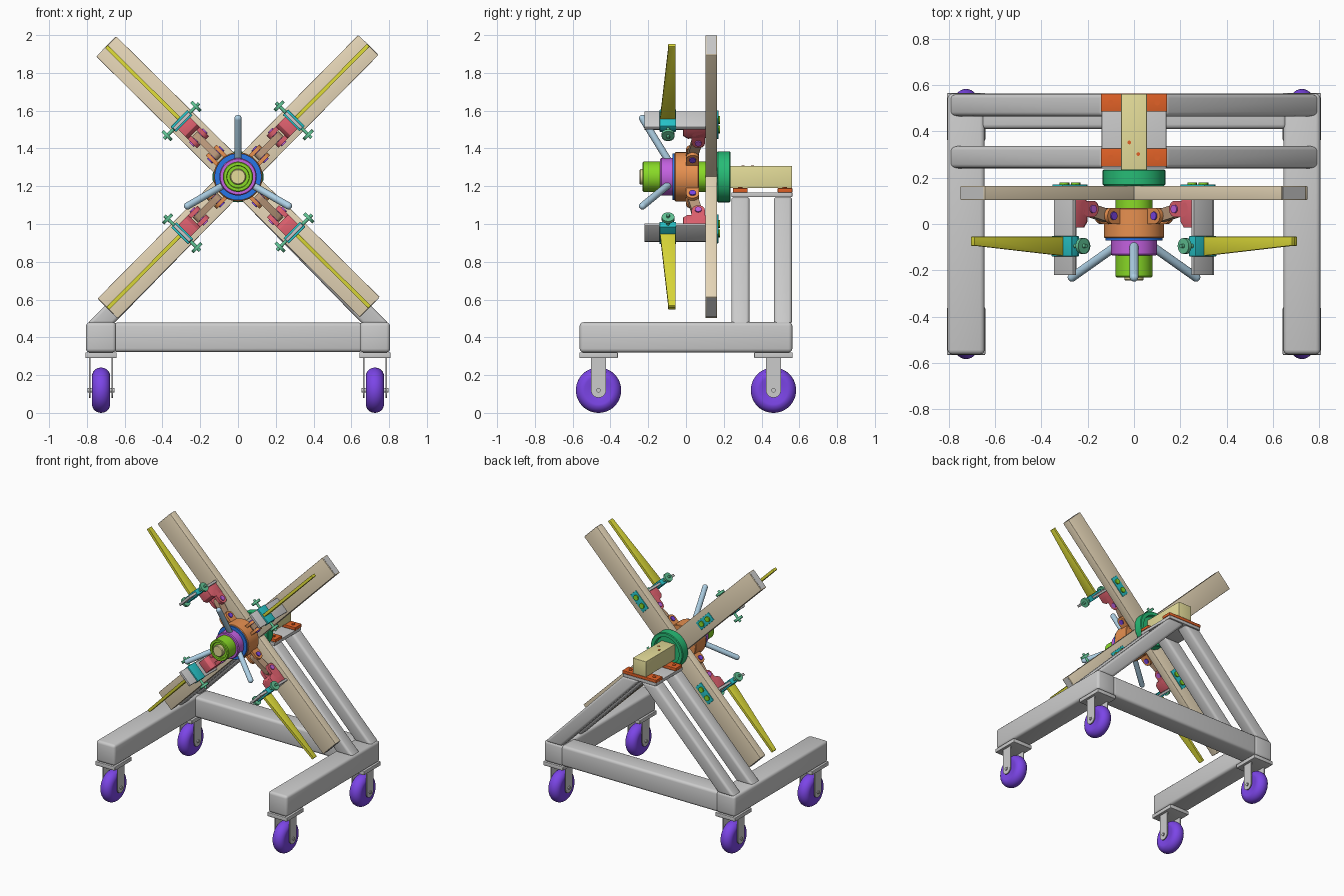
import bpy, bmesh, math
from mathutils import Matrix, Vector

if "Cube" in bpy.data.objects:
    bpy.data.objects.remove(bpy.data.objects["Cube"])

I = Matrix.Identity(4)
AX = Matrix.Translation((0, 0, 1.25))           # hub axis centre


def mat(name, r, g, b):
    m = bpy.data.materials.new(name)
    m.diffuse_color = (r, g, b, 1)
    m.use_nodes = True
    m.node_tree.nodes["Principled BSDF"].inputs["Base Color"].default_value = m.diffuse_color
    return m


BEIGE = mat("beige", 0.80, 0.68, 0.48)
YELLOW = mat("blade_yellow", 0.72, 0.70, 0.04)
CREAM = mat("cream_yellow", 0.78, 0.72, 0.32)
RED = mat("red", 0.75, 0.12, 0.02)
ROSE = mat("rose", 0.75, 0.12, 0.16)
ORANGE = mat("orange", 0.80, 0.28, 0.08)
BROWN = mat("brown", 0.50, 0.32, 0.20)
LIME = mat("lime", 0.25, 0.70, 0.02)
GREEN = mat("green", 0.02, 0.50, 0.18)
MINT = mat("mint", 0.12, 0.55, 0.30)
BLUE = mat("blue", 0.02, 0.18, 0.80)
PURPLE = mat("purple", 0.55, 0.12, 0.75)
VIOLET = mat("violet", 0.20, 0.06, 0.80)
SKY = mat("sky", 0.42, 0.63, 0.78)
CYAN = mat("cyan", 0.02, 0.55, 0.58)


def finish(name, bm, m=None, M=I):
    bmesh.ops.recalc_face_normals(bm, faces=bm.faces[:])
    me = bpy.data.meshes.new(name)
    bm.to_mesh(me)
    bm.free()
    ob = bpy.data.objects.new(name, me)
    bpy.context.collection.objects.link(ob)
    ob.matrix_world = M
    if m:
        me.materials.append(m)
    return ob


def round_edges(bm, w):
    if w:
        bmesh.ops.bevel(bm, geom=bm.edges[:], offset=w, segments=3, profile=0.5, affect='EDGES')


def box(name, x, y, z, m=None, bevel=0, M=I):
    """box from (min, max) ranges"""
    bm = bmesh.new()
    c = [(a[0] + a[1]) / 2 for a in (x, y, z)]
    s = [a[1] - a[0] for a in (x, y, z)]
    bmesh.ops.create_cube(bm, size=1, matrix=Matrix.Translation(c) @ Matrix.Diagonal((*s, 1)))
    round_edges(bm, bevel)
    return finish(name, bm, m, M)


def prism(name, pts, lo, hi, m=None, bevel=0, M=I, plane="xy"):
    """extrude a flat outline along the remaining axis"""
    bm = bmesh.new()
    def co(p, d):
        return {"xy": (p[0], p[1], d), "xz": (p[0], d, p[1]), "yz": (d, p[0], p[1])}[plane]
    a = [bm.verts.new(co(p, lo)) for p in pts]
    b = [bm.verts.new(co(p, hi)) for p in pts]
    bm.faces.new(a)
    bm.faces.new(b)
    for i in range(len(pts)):
        j = (i + 1) % len(pts)
        bm.faces.new((a[i], a[j], b[j], b[i]))
    round_edges(bm, bevel)
    return finish(name, bm, m, M)


def lathe(name, prof, m=None, M=I, direction=(0, 1, 0), n=48):
    """turn (distance along axis, radius) points around an axis"""
    bm = bmesh.new()
    vs = [bm.verts.new((r, 0, d)) for d, r in prof]
    es = [bm.edges.new(p) for p in zip(vs, vs[1:])]
    bmesh.ops.spin(bm, geom=vs + es, cent=(0, 0, 0), axis=(0, 0, 1),
                   angle=2 * math.pi, steps=n, use_duplicate=False)
    bmesh.ops.remove_doubles(bm, verts=bm.verts[:], dist=1e-5)
    q = Vector((0, 0, 1)).rotation_difference(Vector(direction))
    bm.transform(q.to_matrix().to_4x4())
    return finish(name, bm, m, M)


def rod(name, p, q, r, m=None, M=I, n=20, dome=False):
    p, q = Vector(p), Vector(q)
    L = (q - p).length
    prof = [(0, 0), (0, r), (L, r), (L, 0)]
    if dome:
        prof = [(0, 0), (0, r)] + [(L - r + r * math.sin(a), r * math.cos(a))
                                   for a in [i * math.pi / 10 for i in range(6)]]
    return lathe(name, prof, m, M @ Matrix.Translation(p), q - p, n)


def capsule(p, q, r, n=10):
    """outline of a rounded link between two pin centres"""
    a = math.atan2(q[1] - p[1], q[0] - p[0])
    out = []
    for c, s in ((q, a - math.pi / 2), (p, a + math.pi / 2)):
        out += [(c[0] + r * math.cos(s + math.pi * i / n),
                 c[1] + r * math.sin(s + math.pi * i / n)) for i in range(n + 1)]
    return out


# base frame, casters and leaning legs
box("rear_rail", (-0.66, 0.66), (0.41, 0.563), (0.322, 0.478), None, 0.02)
for s in (-1, 1):
    box("side_rail", tuple(sorted((s * 0.645, s * 0.805))), (-0.563, 0.563), (0.32, 0.48), None, 0.02)
    for y in (-0.463, 0.463):
        W = Matrix.Translation((s * 0.725, y, 0.12))
        box("caster_plate", (-0.083, 0.083), (-0.102, 0.102), (0.17, 0.2), None, 0.004, W)
        lathe("caster_wheel", [(-0.04, 0), (-0.04, 0.05)] +
              [(-0.048 * math.cos(a), 0.075 + 0.045 * math.sin(a))
               for a in [i * math.pi / 12 for i in range(13)]] +
              [(0.04, 0.05), (0.04, 0)], VIOLET, W, (1, 0, 0))
        rod("caster_axle", (-0.072, 0, 0), (0.072, 0, 0), 0.012, None, W)
        fork = [(0.04, 0.175), (-0.04, 0.175)] + [
            (-0.04 * math.cos(i * math.pi / 12), -0.04 * math.sin(i * math.pi / 12)) for i in range(13)]
        for t in (-1, 1):
            prism("caster_fork", fork, t * 0.056, t * 0.064, None, 0, W, "yz")
    for y in (0.24, 0.465):
        prism("leaning_leg", [(s * 0.80, 0.47), (s * 0.66, 0.47), (0, 1.145), (s * 0.14, 1.145)],
              y, y + 0.097, None, 0.018, I, "xz")

# bearing support on top of the legs
box("top_plate", (-0.14, 0.14), (0.24, 0.563), (1.143, 1.167), None, 0.003)
for y in (0.248, 0.485):
    box("clamp_pad", (-0.143, 0.143), (y, y + 0.078), (1.167, 1.19), RED, 0.003)
    for x in (-0.1, 0.1):
        rod("pad_bolt", (x, y + 0.039, 1.19), (x, y + 0.039, 1.195), 0.012, RED)
box("support_beam", (-0.056, 0.056), (0.2, 0.562), (1.19, 1.307), CREAM, 0.003)
for x, y in ((-0.02, 0.352), (0.018, 0.302)):
    rod("beam_screw", (x, y, 1.3), (x, y, 1.31), 0.008, RED)

# hub stack, turned about the y axis
lathe("bearing_flange", [(0.165, 0), (0.165, 0.13), (0.17, 0.135), (0.23, 0.135), (0.235, 0.13),
                         (0.235, 0.105), (0.215, 0.1), (0.215, 0)], GREEN, AX)
lathe("main_shaft", [(0.17, 0), (0.17, 0.08), (-0.225, 0.08), (-0.23, 0.075), (-0.23, 0.06),
                     (-0.218, 0.058), (-0.218, 0)], LIME, AX)
lathe("shaft_pin", [(-0.2, 0), (-0.2, 0.042), (-0.24, 0.042), (-0.245, 0.037), (-0.245, 0)], CREAM, AX)
lathe("collar", [(-0.06, 0), (-0.06, 0.099), (-0.13, 0.099), (-0.137, 0.094), (-0.137, 0)], PURPLE, AX)
lathe("spacer_ring", [(-0.05, 0), (-0.05, 0.124), (-0.072, 0.124), (-0.072, 0)], BLUE, AX)
lathe("hub_body", [(-0.06, 0), (-0.06, 0.126), (-0.056, 0.13), (0.064, 0.13), (0.068, 0.126),
                   (0.068, 0)], ORANGE, AX)
for deg in (90, 210, 330):
    H = AX @ Matrix.Rotation(-math.radians(deg), 4, 'Y')
    rod("turning_handle", (0.08, -0.09, 0), (0.325, -0.24, 0), 0.019, SKY, H, 20, True)

# four identical arms: local x = outward, y = depth, z = across
for k in range(4):
    A = AX @ Matrix.Rotation(-math.radians(45.3 + 90 * k), 4, 'Y')
    box("arm", (0, 0.98), (0.103, 0.165), (-0.075, 0.075), BEIGE, 0.003, A)
    box("arm_end_plug", (0.9, 0.982), (0.109, 0.159), (-0.068, 0.068), None, 0, A)
    # sliding jaw and its blade
    box("slide_plate", (0.41, 0.428), (-0.22, 0.105), (-0.059, 0.059), None, 0.002, A)
    box("blade_holder", (0.4, 0.44), (-0.14, -0.052), (-0.0625, 0.0625), CYAN, 0.003, A)
    prism("blade", [(0.425, -0.055), (0.425, -0.138), (0.5, -0.132), (0.96, -0.094), (0.98, -0.094),
                    (0.98, -0.055)], -0.01, 0.01, YELLOW, 0.002, A)
    rod("clamp_screw", (0.42, -0.095, -0.132), (0.42, -0.095, 0.132), 0.009, MINT, A)
    for t in (-1, 1):
        rod("clamp_knob", (0.42, -0.095, t * 0.1), (0.42, -0.095, t * 0.117), 0.034, MINT, A)
        # hinge lugs on hub and jaw
        prism("hub_lug", capsule((0.1, 0.035), (0.165, 0.035), 0.035), t * 0.02, t * 0.04, ORANGE, 0, A)
        prism("jaw_lug", capsule((0.295, 0.065), (0.34, 0.065), 0.035), t * 0.02, t * 0.045, ROSE, 0, A)
    prism("jaw_bracket", [(0.335, 0.104), (0.33, 0.01), (0.35, -0.015), (0.41, -0.015), (0.41, 0.104)],
          -0.045, 0.045, ROSE, 0.002, A)
    prism("link", capsule((0.165, 0.035), (0.295, 0.065), 0.027), -0.018, 0.018, BROWN, 0, A)
    rod("inner_pin", (0.165, 0.035, -0.047), (0.165, 0.035, 0.047), 0.018, VIOLET, A)
    rod("outer_pin", (0.295, 0.065, -0.052), (0.295, 0.065, 0.052), 0.018, PURPLE, A)
    # slider plate and bolts on the rear of the arm
    box("rear_slider", (0.315, 0.465), (0.16, 0.171), (-0.032, 0.032), CYAN, 0.002, A)
    for x in (0.355, 0.425):
        rod("rear_bolt", (x, 0.168, 0), (x, 0.18, 0), 0.02, LIME, A)

# smooth round parts, keep edges crisp
bpy.ops.object.select_all(action='SELECT')
bpy.context.view_layer.objects.active = bpy.context.scene.objects[0]
bpy.ops.object.shade_smooth_by_angle(angle=math.radians(35))
